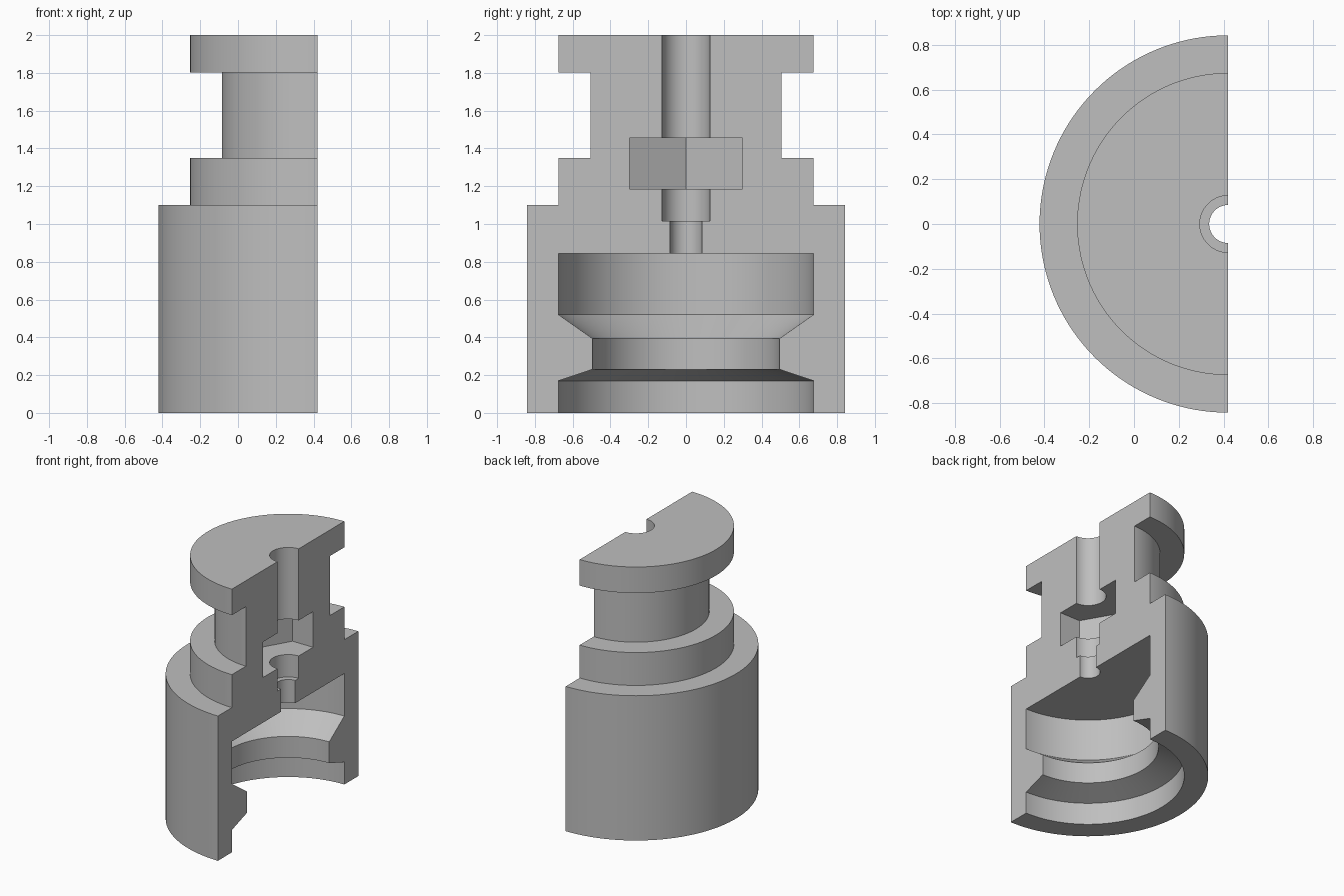
import bpy, bmesh, math

if "Cube" in bpy.data.objects:
    bpy.data.objects.remove(bpy.data.objects["Cube"], do_unlink=True)

AXIS_X = 0.421      # the body is cut in half on the plane through its axis
SEGMENTS = 72       # steps around the half turn

grey = bpy.data.materials.new("machined grey")
grey.use_nodes = True
colour = (0.52, 0.52, 0.52, 1.0)
grey.diffuse_color = colour
grey.node_tree.nodes["Principled BSDF"].inputs["Base Color"].default_value = colour


def add_object(name, bm):
    bmesh.ops.recalc_face_normals(bm, faces=bm.faces)
    mesh = bpy.data.meshes.new(name)
    bm.to_mesh(mesh)
    bm.free()
    mesh.materials.append(grey)
    obj = bpy.data.objects.new(name, mesh)
    bpy.context.collection.objects.link(obj)
    return obj


def half_turned(name, profile):
    """Turn a closed (radius, height) profile through 180 degrees and cap both cut ends."""
    bm = bmesh.new()
    rings = []
    for i in range(SEGMENTS + 1):
        a = math.pi / 2 + math.pi * i / SEGMENTS
        rings.append([bm.verts.new((AXIS_X + r * math.cos(a), r * math.sin(a), z))
                      for r, z in profile])
    n = len(profile)
    for here, there in zip(rings, rings[1:]):
        for j in range(n):
            k = (j + 1) % n
            bm.faces.new((here[j], here[k], there[k], there[j]))
    bm.faces.new(rings[0])
    bm.faces.new(rings[-1])
    return add_object(name, bm)


# Stepped housing with grooved lower cavity and a stepped bore
profile = [
    # outside, bottom to top
    (0.843, 0.0), (0.843, 1.10), (0.675, 1.10), (0.675, 1.35),
    (0.506, 1.35), (0.506, 1.802), (0.675, 1.802), (0.675, 2.0),
    # bore, top to bottom
    (0.127, 2.0), (0.127, 1.016), (0.085, 1.016), (0.085, 0.843),
    # cavity with an inward rib
    (0.675, 0.843), (0.675, 0.52), (0.494, 0.393),
    (0.494, 0.231), (0.675, 0.17), (0.675, 0.0),
]
body = half_turned("housing_half", profile)

# Hexagonal nut pocket: flats face front and back, one corner points away from the cut
bm = bmesh.new()
radius = 0.30 / math.cos(math.pi / 6)
hexagon = [bm.verts.new((AXIS_X + radius * math.cos(i * math.pi / 3),
                         radius * math.sin(i * math.pi / 3), 1.186)) for i in range(6)]
base = bm.faces.new(hexagon)
top = bmesh.ops.extrude_face_region(bm, geom=[base], use_keep_orig=True)["geom"]
bmesh.ops.translate(bm, vec=(0, 0, 0.27),
                    verts=[g for g in top if isinstance(g, bmesh.types.BMVert)])
cutter = add_object("nut_pocket_cutter", bm)
cutter.hide_render = True

pocket = body.modifiers.new("nut pocket", "BOOLEAN")
pocket.operation = "DIFFERENCE"
pocket.solver = "EXACT"
pocket.object = cutter

bpy.ops.object.select_all(action="DESELECT")
body.select_set(True)
bpy.context.view_layer.objects.active = body
bpy.ops.object.modifier_apply(modifier=pocket.name)
bpy.data.objects.remove(cutter, do_unlink=True)

# Round walls smooth, steps and cut faces crisp
bpy.ops.object.shade_smooth_by_angle(angle=math.radians(25))
